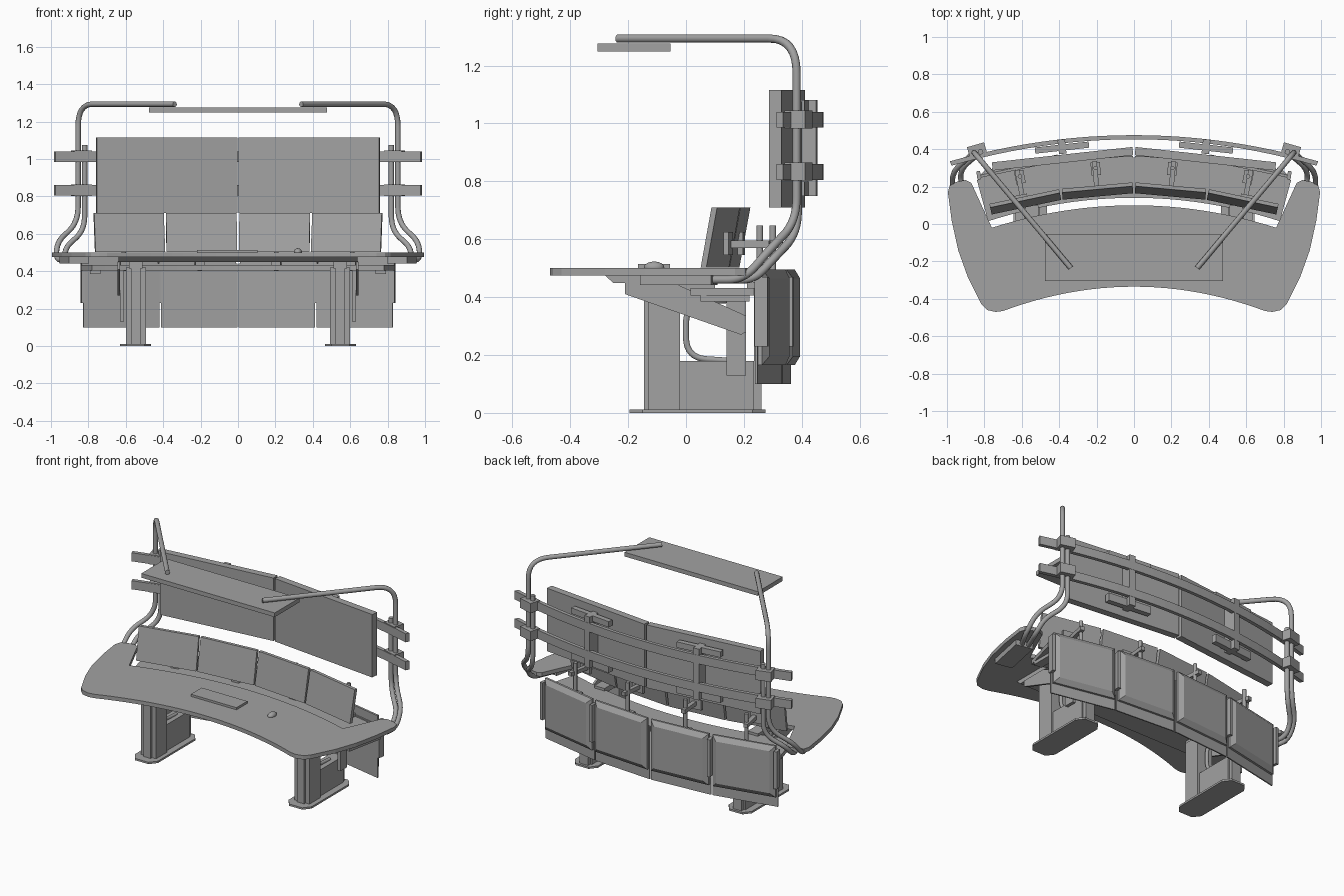
import bpy, bmesh, math
from mathutils import Vector, Matrix

old = bpy.data.objects.get("Cube")
if old:
    bpy.data.objects.remove(old, do_unlink=True)

grey = bpy.data.materials.new("plain_grey")
grey.use_nodes = True
grey.diffuse_color = (0.36, 0.36, 0.36, 1)
grey.node_tree.nodes["Principled BSDF"].inputs["Base Color"].default_value = grey.diffuse_color


def finish(name, bm):
    bmesh.ops.recalc_face_normals(bm, faces=bm.faces)
    mesh = bpy.data.meshes.new(name)
    bm.to_mesh(mesh)
    bm.free()
    mesh.materials.append(grey)
    ob = bpy.data.objects.new(name, mesh)
    bpy.context.scene.collection.objects.link(ob)
    return ob


def box(name, x, y, z, turn=0.0):
    """Box from (min, max) ranges, turned about its own vertical axis."""
    bm = bmesh.new()
    size = [r[1] - r[0] for r in (x, y, z)]
    mid = [(r[0] + r[1]) / 2 for r in (x, y, z)]
    m = Matrix.Translation(mid) @ Matrix.Rotation(turn, 4, 'Z') @ Matrix.Diagonal((*size, 1))
    bmesh.ops.create_cube(bm, size=1, matrix=m)
    return finish(name, bm)


def prism(name, outline, low, high, axis='Z'):
    """Extrude an outline along Z (points are x, y) or X (points are y, z)."""
    bm = bmesh.new()
    place = (lambda p, h: (p[0], p[1], h)) if axis == 'Z' else (lambda p, h: (h, p[0], p[1]))
    face = bm.faces.new([bm.verts.new(place(p, low)) for p in outline])
    ext = bmesh.ops.extrude_face_region(bm, geom=[face])
    verts = [g for g in ext["geom"] if isinstance(g, bmesh.types.BMVert)]
    shift = Vector(place((0, 0), high - low))
    bmesh.ops.translate(bm, verts=verts, vec=shift)
    return finish(name, bm)


def panel(name, a, b, z0, z1, thick, lean=0.0, inset=0.0, gap=0.004):
    """Upright slab between plan points a and b, thickened to the back; the top
    leans back and the rear face may be inset to a chamfer."""
    a, b = Vector(a), Vector(b)
    if a.x > b.x:
        a, b = b, a
    along = (b - a).normalized()
    back = Vector((-along.y, along.x))
    a, b = a + along * gap, b - along * gap
    bm = bmesh.new()
    rings = []
    for depth, cut in ((0, 0), (thick * (0.4 if inset else 1), 0), (thick, inset)):
        ring = []
        for p, s, z, up in ((a, 1, z0, 0), (b, -1, z0, 0), (b, -1, z1, 1), (a, 1, z1, 1)):
            q = p + along * s * cut + back * (depth + lean * up)
            ring.append(bm.verts.new((q.x, q.y, z + (-cut if up else cut))))
        rings.append(ring)
        if not inset and len(rings) == 2:
            break
    bm.faces.new(rings[0])
    bm.faces.new(rings[-1])
    for r, t in zip(rings, rings[1:]):
        for i in range(4):
            j = (i + 1) % 4
            bm.faces.new((r[i], r[j], t[j], t[i]))
    return finish(name, bm)


def tube(name, points, radius, bend):
    """Round tube with its corners eased by the bend length."""
    pts = [Vector(p) for p in points]
    path = [pts[0]]
    for p, c, n in zip(pts, pts[1:], pts[2:]):
        r = min(bend, 0.48 * (p - c).length, 0.48 * (n - c).length)
        s, e = c + (p - c).normalized() * r, c + (n - c).normalized() * r
        for i in range(9):
            t = i / 8
            path.append(s * (1 - t) ** 2 + c * 2 * t * (1 - t) + e * t * t)
    path.append(pts[-1])
    cu = bpy.data.curves.new(name, 'CURVE')
    cu.dimensions = '3D'
    cu.bevel_depth = radius
    cu.bevel_resolution = 3
    cu.use_fill_caps = True
    sp = cu.splines.new('POLY')
    sp.points.add(len(path) - 1)
    for q, v in zip(sp.points, path):
        q.co = (*v, 1)
    cu.materials.append(grey)
    ob = bpy.data.objects.new(name, cu)
    bpy.context.scene.collection.objects.link(ob)
    bpy.ops.object.select_all(action='DESELECT')
    ob.select_set(True)
    bpy.context.view_layer.objects.active = ob
    bpy.ops.object.convert(target='MESH')
    bpy.ops.object.shade_smooth_by_angle(angle=math.radians(40))


def bow(half, mid, end, n=12):
    """Shallow arc from x = 0 to x = half."""
    return [(half * i / n, mid + (end - mid) * (i / n) ** 2) for i in range(n + 1)]


def mirrored(half):
    """Close a half outline that starts and ends on x = 0."""
    return half + [(-x, y) for x, y in half[-2:0:-1]]


# Desk top with rounded wings and a notch behind
wing = [(.74, -.47), (.785, -.46), (.815, -.43), (.89, -.28), (.94, -.14), (.975, .02),
        (.995, .17), (.985, .205), (.95, .225), (.90, .235), (.87, .22)]
desk = bow(.70, -.335, -.465) + wing + bow(.76, .10, -.02)[::-1]
prism("desk_top", mirrored(desk), .475, .50)
prism("desk_under_frame", [(-.28, .475), (-.25, .448), (.0, .448), (.0, .475)], -.64, .64, 'X')

# Equipment tray behind the screens
tray = bow(.78, .14, .015) + bow(.84, .355, .235)[::-1]
prism("rear_tray", mirrored(tray), .405, .432)

# Keyboard and mouse
box("keyboard", (-.22, .105), (-.165, -.055), (.50, .514))
bm = bmesh.new()
bmesh.ops.create_uvsphere(bm, u_segments=16, v_segments=8, radius=1,
                          matrix=Matrix.Translation((.32, -.11, .503)) @ Matrix.Diagonal((.022, .035, .02, 1)))
for f in bm.faces:
    f.smooth = True
finish("mouse", bm)

# Curved rear rails
for label, z in (("upper", .985), ("lower", .805)):
    rail = bow(.975, .453, .312) + bow(.985, .475, .335)[::-1]
    prism(label + "_rail", mirrored(rail), z, z + .055)

# Overhead lamp panel
box("overhead_panel", (-.475, .475), (-.305, -.053), (1.249, 1.276))

for s, side in ((1, "left"), (-1, "right")):
    def P(*pts):
        return [(s * p[0], *p[1:]) for p in pts]

    def X(a, b):
        return tuple(sorted((s * a, s * b)))

    # Desk screens and modesty cabinets, two per side along the arc
    screens = P((0, .165), (.385, .13), (.765, .05))
    backs = P((0, .355), (.415, .325), (.83, .238))
    for i, part in enumerate(("inner", "outer")):
        tag = f"{side}_{part}_"
        panel(tag + "screen", screens[i], screens[i + 1], .503, .71, .02, lean=.038)
        panel(tag + "modesty_sheet", backs[i], backs[i + 1], .10, .44, .008)
        off = [(x, y + .008) for x, y in backs]
        panel(tag + "cabinet", off[i], off[i + 1], .165, .495, .034, inset=.03, gap=.012)
        x, y = backs[i + 1]
        box(tag + "cabinet_strip", (x - .01, x + .01), (y, y + .045), (.23, .47), -s * .15)

        # Screen arm on a post
        px, py = ((.205, .30), (.61, .255))[i]
        turn = -s * (.09, .2)[i]
        box(tag + "arm_clamp", X(px - .025, px + .025), (py - .04, py + .03), (.432, .452), turn)
        tube(tag + "arm_post", P((px, py, .40), (px, py, .648)), .012, .01)
        box(tag + "arm", X(px - .013, px + .013), (py - .12, py + .035), (.57, .595), turn)
        box(tag + "arm_plate", X(px - .04, px + .04), (py - .118, py - .10), (.545, .625), turn)

    # Large wall screen and its mounts
    ends = P((.004, .368), (.755, .286))
    panel(side + "_wall_screen", *ends, .71, 1.115, .044, gap=0)
    for label, z0, z1 in (("upper", 1.043, 1.08), ("lower", .75, .80)):
        box(f"{side}_{label}_mount", X(.24, .53), (.392, .425), (z0, z1), -s * .11)
    box(side + "_mount_upright", X(.365, .405), (.375, .452), (.75, 1.08), -s * .11)

    # Support poles, clamps and under-desk bracket
    tube(side + "_tall_pole", P((.90, .07, .46), (.975, .20, .46), (.965, .285, .56), (.855, .382, .66),
                                (.855, .382, 1.293), (.338, -.235, 1.293)), .0145, .12)
    tube(side + "_short_pole", P((.86, .07, .46), (.93, .235, .46), (.92, .30, .53), (.82, .386, .62),
                                 (.82, .386, 1.075)), .0145, .08)
    for label, z in (("upper", .983), ("lower", .803)):
        box(f"{side}_{label}_clamp", X(.79, .885), (.352, .425), (z, z + .062), -s * .28)
    box(side + "_pole_bracket", X(.82, .93), (-.15, .10), (.442, .475), -s * .2)

    # Cantilever arm and hanging plate
    arm = [(-.21, .448), (-.21, .41), (.19, .27), (.208, .28), (.208, .335), (-.04, .448)]
    x0, x1 = X(.632, .645)
    prism(side + "_cantilever", arm, x0, x1, 'X')
    box(side + "_hanging_plate", X(.61, .632), (.14, .208), (.13, .405))
    box(side + "_tray_bearer", X(.735, .79), (.05, .22), (.385, .405))

    # Leg: foot, lift column, lower box, rear post and cable loop
    foot = [(.465, -.15), (.50, -.195), (.595, -.195), (.63, -.15), (.63, .23), (.595, .275), (.50, .275), (.465, .23)]
    prism(side + "_foot", [(s * x, y) for x, y in foot], 0, .012)
    box(side + "_lift_column", X(.492, .60), (-.13, -.02), (.012, .42))
    box(side + "_column_rib", X(.52, .572), (-.145, -.12), (.012, .448))
    box(side + "_column_head", X(.51, .582), (-.15, .10), (.415, .448))
    box(side + "_lower_box", X(.505, .587), (-.02, .235), (.012, .18))
    box(side + "_rear_post", X(.515, .577), (.235, .26), (.012, .43))
    tube(side + "_cable_loop", P((.545, .15, .39), (.545, .0, .38), (.545, .0, .19), (.545, .15, .18)), .011, .09)
